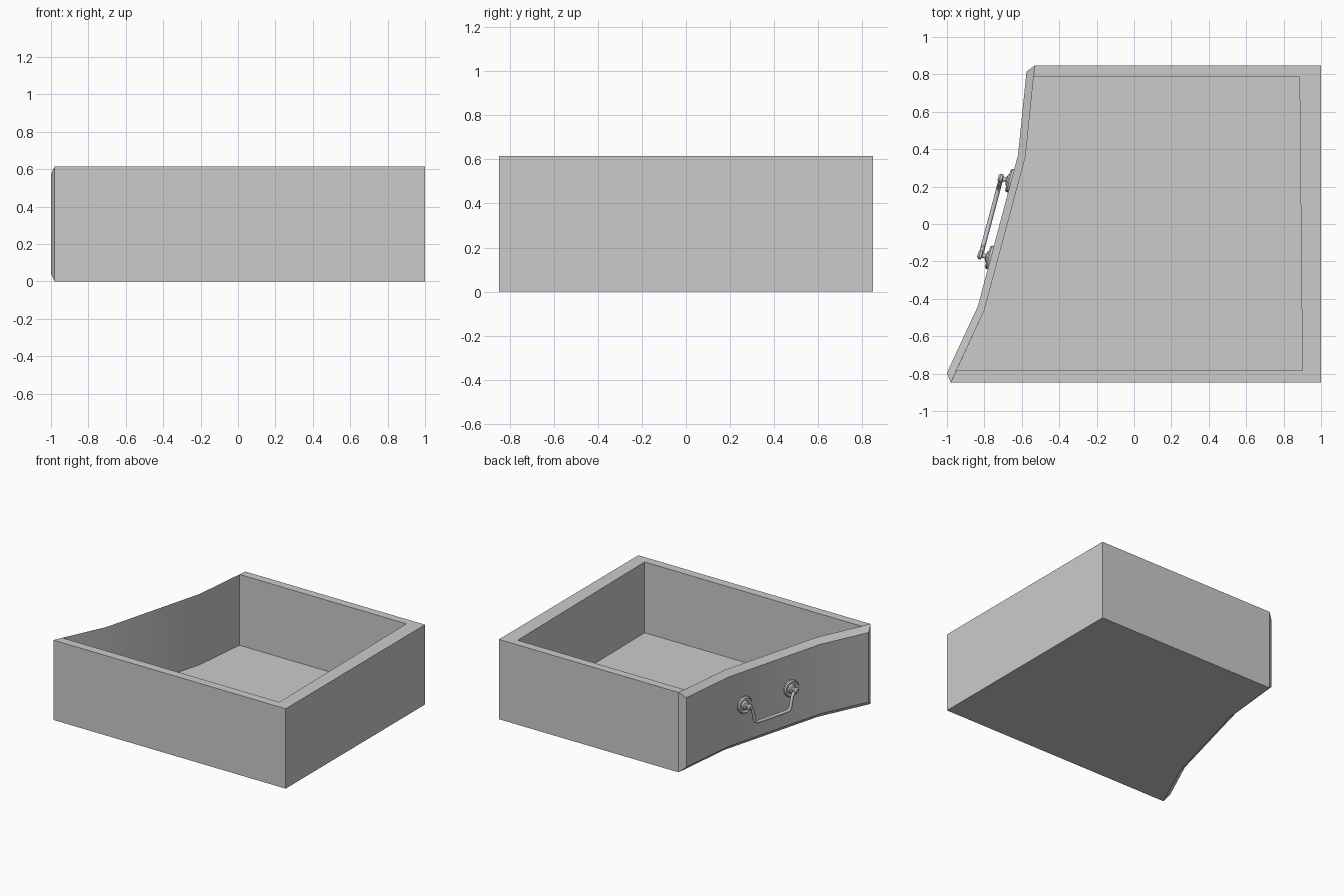
import bpy, bmesh, math
from mathutils import Vector, Matrix

if "Cube" in bpy.data.objects:
    bpy.data.objects.remove(bpy.data.objects["Cube"])

H, FLOOR = 0.615, 0.07


def make_object(name, bm):
    bmesh.ops.remove_doubles(bm, verts=bm.verts, dist=0.0001)
    bmesh.ops.recalc_face_normals(bm, faces=bm.faces)
    me = bpy.data.meshes.new(name)
    bm.to_mesh(me)
    bm.free()
    ob = bpy.data.objects.new(name, me)
    bpy.context.collection.objects.link(ob)
    smooth(ob)
    return ob


def smooth(ob):
    bpy.ops.object.select_all(action='DESELECT')
    ob.select_set(True)
    bpy.context.view_layer.objects.active = ob
    bpy.ops.object.shade_smooth_by_angle(angle=math.radians(30))


# Drawer box: curved front edge, raised front face, and open cavity
edge = [(-0.53, 0.848), (-0.58, 0.36), (-0.80, -0.46), (-0.98, -0.848)]
face = [(-0.575, 0.815), (-0.62, 0.37), (-0.835, -0.44), (-1.0, -0.795)]
rear = [(1, -0.848), (1, 0.848)]
cav_front = [(-0.537, 0.785), edge[1], edge[2], (-0.949, -0.782)]
cav_rear = [(0.90, -0.782), (0.885, 0.785)]

bm = bmesh.new()


def ring(pts, z):
    return [bm.verts.new((x, y, z)) for x, y in pts]


def strip(a, b, closed=False):
    n = len(a)
    for i in range(n if closed else n - 1):
        j = (i + 1) % n
        bm.faces.new((a[i], a[j], b[j], b[i]))


# outer shell
bot, top = ring(edge + rear, 0), ring(edge + rear, H)
f_lo, f_hi = ring(face, 0.04), ring(face, H - 0.04)
bm.faces.new(bot)
strip(bot[3:] + bot[:1], top[3:] + top[:1])
# front face with its chamfered border
strip(f_lo, f_hi)
strip(bot[:4], f_lo)
strip(f_hi, top[:4])
for i in (0, 3):
    bm.faces.new((bot[i], f_lo[i], f_hi[i], top[i]))
# cavity walls and floor
c_top = ring(cav_front + cav_rear, H)
c_top[1], c_top[2] = top[1], top[2]
bmesh.ops.delete(bm, geom=[v for v in bm.verts if not v.link_faces and v not in c_top], context='VERTS')
c_bot = ring(cav_front + cav_rear, FLOOR)
strip(c_top, c_bot, True)
bm.faces.new(c_bot)
# flat rim on the three straight walls
for a, b in ((3, 4), (4, 5), (5, 0)):
    bm.faces.new((top[a], top[b], c_top[b], c_top[a]))
make_object("drawer_box", bm)

# Handle frame: along the middle panel of the front face
along = Vector((0.215, 0.81, 0)).normalized()
out = Vector((-along.y, along.x, 0))
centre = Vector((-0.7115, 0.025, 0.32))

# Handle mounts: turned rosette with post and knob
profile = [(0, -0.005), (0.064, -0.005), (0.064, 0.010), (0.056, 0.018), (0.046, 0.012),
           (0.036, 0.012), (0.030, 0.024), (0.013, 0.028), (0.013, 0.046),
           (0.024, 0.050), (0.024, 0.062), (0.014, 0.072), (0, 0.072)]
basis = Matrix((along, Vector((0, 0, 1)), out)).transposed().to_4x4()
for side, label in ((1, "rear"), (-1, "fore")):
    bm = bmesh.new()
    vs = [bm.verts.new((r, 0, d)) for r, d in profile]
    es = [bm.edges.new(p) for p in zip(vs, vs[1:])]
    bmesh.ops.spin(bm, geom=vs + es, axis=(0, 0, 1), cent=(0, 0, 0),
                   angle=2 * math.pi, steps=20)
    pos = centre + along * 0.212 * side
    bm.transform(Matrix.Translation(pos) @ basis)
    make_object("handle_mount_" + label, bm)

# Hanging bail: bent bar between the knobs
half = [(0.212, 0.0), (0.192, -0.012), (0.180, -0.035), (0.165, -0.110),
        (0.155, -0.128), (0.135, -0.136)]
path = half + [(-t, z) for t, z in reversed(half)]
cu = bpy.data.curves.new("handle_bail", 'CURVE')
cu.dimensions = '3D'
cu.bevel_depth = 0.012
cu.bevel_resolution = 2
cu.use_fill_caps = True
sp = cu.splines.new('POLY')
sp.points.add(len(path) - 1)
for p, (t, z) in zip(sp.points, path):
    p.co = (*(centre + along * t + out * 0.055 + Vector((0, 0, z))), 1)
bail = bpy.data.objects.new("handle_bail", cu)
bpy.context.collection.objects.link(bail)
